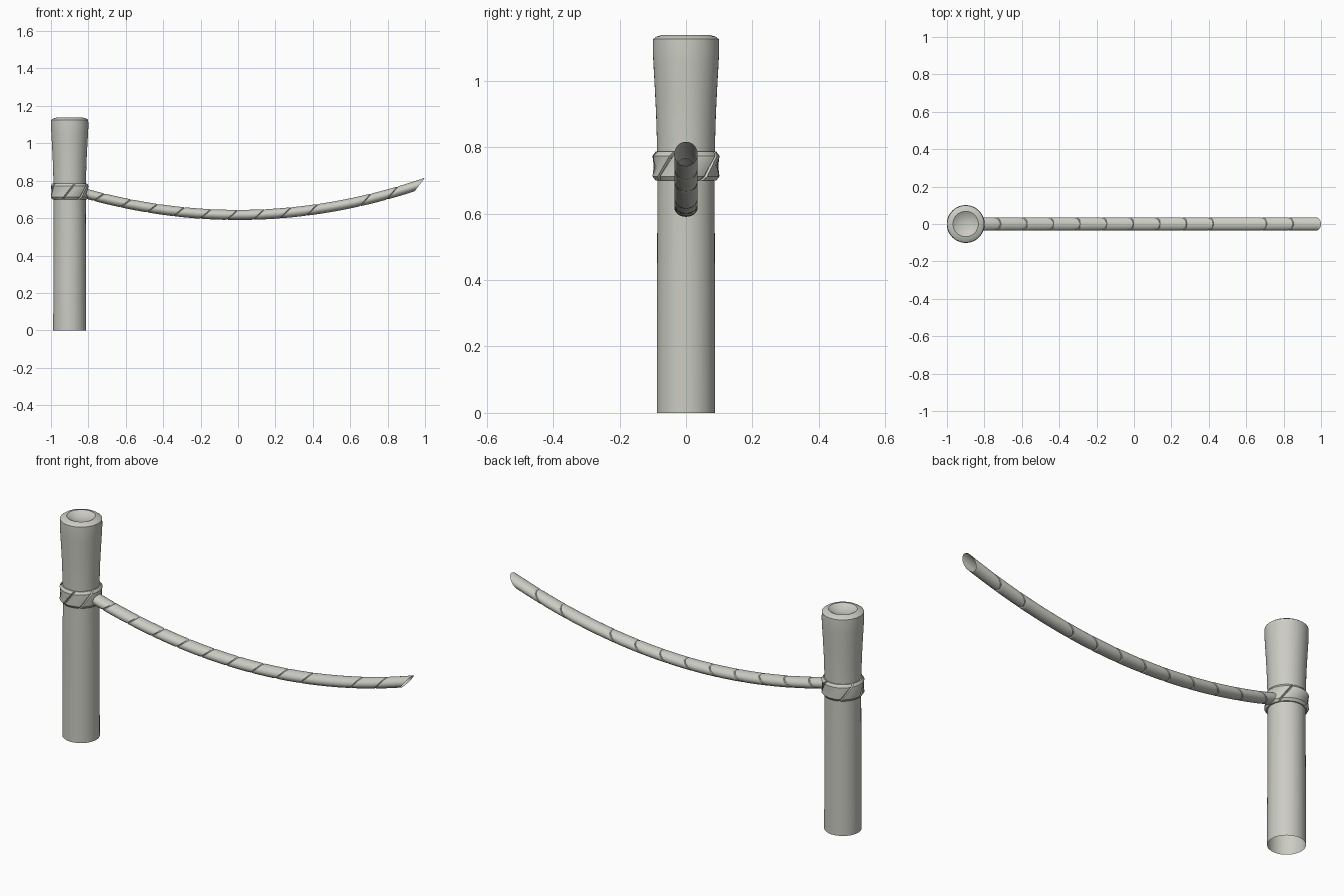
import bpy, bmesh
from math import sin, cos, pi, radians

cube = bpy.data.objects.get("Cube")
if cube:
    bpy.data.objects.remove(cube, do_unlink=True)

mat = bpy.data.materials.new("pale stone grey")
mat.use_nodes = True
mat.diffuse_color = (0.60, 0.60, 0.55, 1)
mat.node_tree.nodes["Principled BSDF"].inputs["Base Color"].default_value = mat.diffuse_color

POST_X = -0.9


def skin(name, rings, loop=False, cap_last=False):
    """Join equal closed rings of points into one smooth surface."""
    bm = bmesh.new()
    rows = [[bm.verts.new(p) for p in ring] for ring in rings]
    pairs = list(zip(rows, rows[1:])) + ([(rows[-1], rows[0])] if loop else [])
    for a, b in pairs:
        for i in range(len(a)):
            j = (i + 1) % len(a)
            bm.faces.new((a[i], a[j], b[j], b[i]))
    if cap_last:
        bm.faces.new(rows[-1])
    bmesh.ops.recalc_face_normals(bm, faces=bm.faces)
    mesh = bpy.data.meshes.new(name)
    bm.to_mesh(mesh)
    bm.free()
    mesh.materials.append(mat)
    ob = bpy.data.objects.new(name, mesh)
    bpy.context.collection.objects.link(ob)
    bpy.ops.object.select_all(action="DESELECT")
    ob.select_set(True)
    bpy.context.view_layer.objects.active = ob
    bpy.ops.object.shade_smooth_by_angle(angle=radians(28))
    return ob


def circle(r, z, n=48):
    return [(POST_X + r * cos(2 * pi * i / n), r * sin(2 * pi * i / n), z) for i in range(n)]


# Post: hollow below, flared head with a bevelled rim and a shallow dish
profile = [(0.088, 0), (0.087, 0.4), (0.086, 0.7), (0.087, 0.8), (0.09, 0.9),
           (0.094, 0.98), (0.098, 1.05), (0.1, 1.09), (0.099, 1.125),
           (0.088, 1.133), (0.068, 1.138), (0.055, 1.13), (0.035, 1.122), (0.012, 1.118)]
skin("post", [circle(r, z) for r, z in profile], cap_last=True)

# Band: rope wrapped round the post, with slanted grooves between its strands
section = [(0.084, 0.70), (0.092, 0.70), (0.101, 0.712), (0.101, 0.773),
           (0.092, 0.786), (0.084, 0.786)]
grooves = [-93, -40, 50, 135, 195]
stations = {a: 0.0 for a in range(-90, 270, 6)
            if all(abs(a - g) > 5 for g in grooves)}
for g in grooves:
    stations.update({g - 3.5: 0.0, g - 1: 0.007, g + 1: 0.007, g + 3.5: 0.0})
band = []
for a in sorted(stations):
    ring = []
    for r, z in section:
        t = radians(a) + (z - 0.743) * 8
        rr = max(0.084, r - stations[a])
        ring.append((POST_X + rr * cos(t), rr * sin(t), z))
    band.append(ring)
skin("rope_band", band, loop=True)


# Hanging rope: slanted cross-sections along a sagging curve
def rope_ring(x, scale, n=24):
    ring = []
    for i in range(n):
        t = 2 * pi * i / n
        px = x + 0.028 * sin(t)
        ring.append((px, 0.035 * scale * cos(t),
                     0.617 + 0.172 * px * px + 0.027 * scale * sin(t)))
    return ring


rope = []
first, pitch, count = -0.885, 0.1425, 13
for k in range(count):
    start = first + k * pitch
    end = start + pitch if k < count - 1 else 0.972
    # one strand joins straight on to the next without a groove
    grooved = k not in (0, 10)
    if grooved:
        rope += [rope_ring(start, 0.86), rope_ring(start + 0.004, 0.97)]
    for f in (0.1, 0.3, 0.5, 0.7, 0.9):
        rope.append(rope_ring(start + f * (end - start), 1.0))
    if k < count - 1 and k + 1 != 10:
        rope.append(rope_ring(end - 0.004, 0.97))
rope.append(rope_ring(0.972, 1.0))
skin("hanging_rope", rope)
